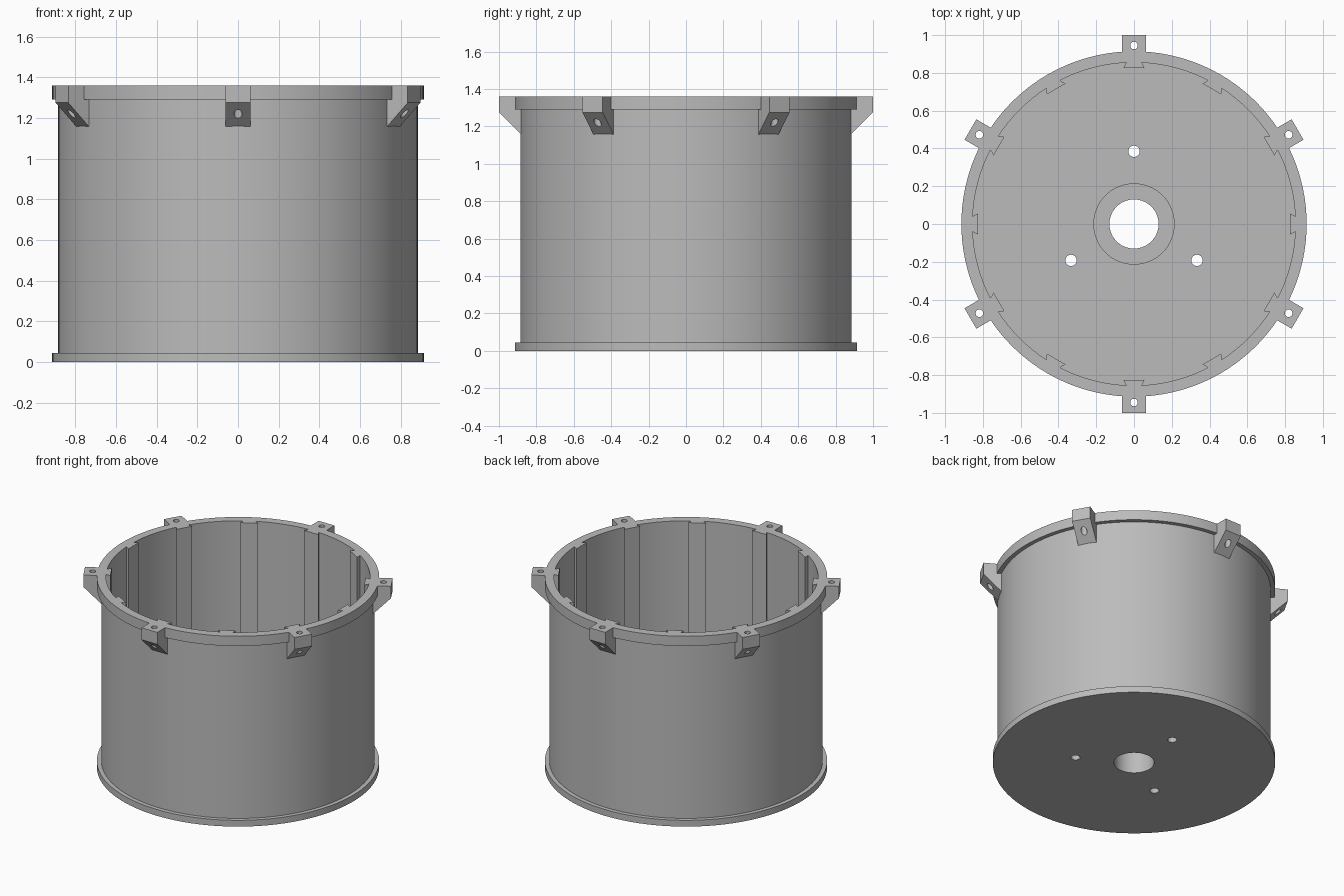
import bpy, bmesh, math
from mathutils import Matrix

cube = bpy.data.objects.get("Cube")
if cube:
    bpy.data.objects.remove(cube, do_unlink=True)

# Single flat grey
grey = bpy.data.materials.new("grey_plastic")
grey.use_nodes = True
COLOUR = (0.5, 0.5, 0.5, 1)
grey.diffuse_color = COLOUR
grey.node_tree.nodes["Principled BSDF"].inputs["Base Color"].default_value = COLOUR

TOP, FLOOR = 1.36, 0.045
SEGMENTS = 120


def finish(name, bm):
    bmesh.ops.recalc_face_normals(bm, faces=bm.faces)
    mesh = bpy.data.meshes.new(name)
    bm.to_mesh(mesh)
    bm.free()
    mesh.materials.append(grey)
    obj = bpy.data.objects.new(name, mesh)
    bpy.context.collection.objects.link(obj)
    return obj


def prism(bm, points, offset, angle):
    """Extrude a polygon by offset and turn it about z."""
    base = bm.faces.new([bm.verts.new(p) for p in points])
    new = bmesh.ops.extrude_face_region(bm, geom=[base], use_keep_orig=True)["geom"]
    moved = [g for g in new if isinstance(g, bmesh.types.BMVert)]
    bmesh.ops.translate(bm, verts=moved, vec=offset)
    bmesh.ops.rotate(bm, verts=list(base.verts) + moved, cent=(0, 0, 0),
                     matrix=Matrix.Rotation(angle, 3, 'Z'))


def drill(bm, distance, angle, radius, z, depth):
    place = Matrix.Translation((distance * math.cos(angle), distance * math.sin(angle), z))
    bmesh.ops.create_cone(bm, cap_ends=True, segments=24, radius1=radius,
                          radius2=radius, depth=depth, matrix=place)


def combine(target, tool, operation):
    mod = target.modifiers.new(operation, 'BOOLEAN')
    mod.operation, mod.solver, mod.object = operation, 'EXACT', tool
    bpy.context.view_layer.objects.active = target
    bpy.ops.object.modifier_apply(modifier=mod.name)
    bpy.data.objects.remove(tool, do_unlink=True)


# Tub: turned wall, top rim, bottom flange, floor and hollow central boss
profile = [(0.13, 0), (0.914, 0), (0.914, FLOOR), (0.885, FLOOR), (0.885, 1.29),
           (0.914, 1.29), (0.914, TOP), (0.855, TOP), (0.855, FLOOR),
           (0.215, FLOOR), (0.215, 0.25), (0.13, 0.25)]
bm = bmesh.new()
ring = [bm.verts.new((r, 0, z)) for r, z in profile]
edges = [bm.edges.new((ring[i - 1], ring[i])) for i in range(len(ring))]
bmesh.ops.spin(bm, geom=ring + edges, cent=(0, 0, 0), axis=(0, 0, 1),
               angle=math.tau, steps=SEGMENTS, use_merge=True)
bmesh.ops.remove_doubles(bm, verts=bm.verts, dist=0.0001)
tub = finish("tub", bm)

# Dovetail ribs up the inside wall
bm = bmesh.new()
rib = [(0.87, -0.04), (0.87, 0.04), (0.855, 0.04), (0.825, 0.057),
       (0.825, -0.057), (0.855, -0.04)]
for i in range(12):
    prism(bm, [(x, y, 0.02) for x, y in rib], (0, 0, TOP - 0.02), i * math.tau / 12)
combine(tub, finish("ribs", bm), 'UNION')

# Screw lugs with sloping undersides
bm = bmesh.new()
lug = [(0.87, TOP), (1.0, TOP), (1.0, 1.275), (0.87, 1.145)]
lug_angles = [math.radians(30 + 60 * i) for i in range(6)]
for angle in lug_angles:
    prism(bm, [(x, -0.0625, z) for x, z in lug], (0, 0.125, 0), angle)
combine(tub, finish("lugs", bm), 'UNION')

# Screw holes in the lugs and floor
bm = bmesh.new()
for angle in lug_angles:
    drill(bm, 0.945, angle, 0.02, 1.3, 0.4)
for angle in (90, 210, 330):
    drill(bm, 0.385, math.radians(angle), 0.03, 0, 0.3)
combine(tub, finish("holes", bm), 'DIFFERENCE')

# Smooth round walls, sharp corners
bpy.ops.object.select_all(action='DESELECT')
tub.select_set(True)
bpy.context.view_layer.objects.active = tub
bpy.ops.object.shade_smooth_by_angle(angle=math.radians(25))
